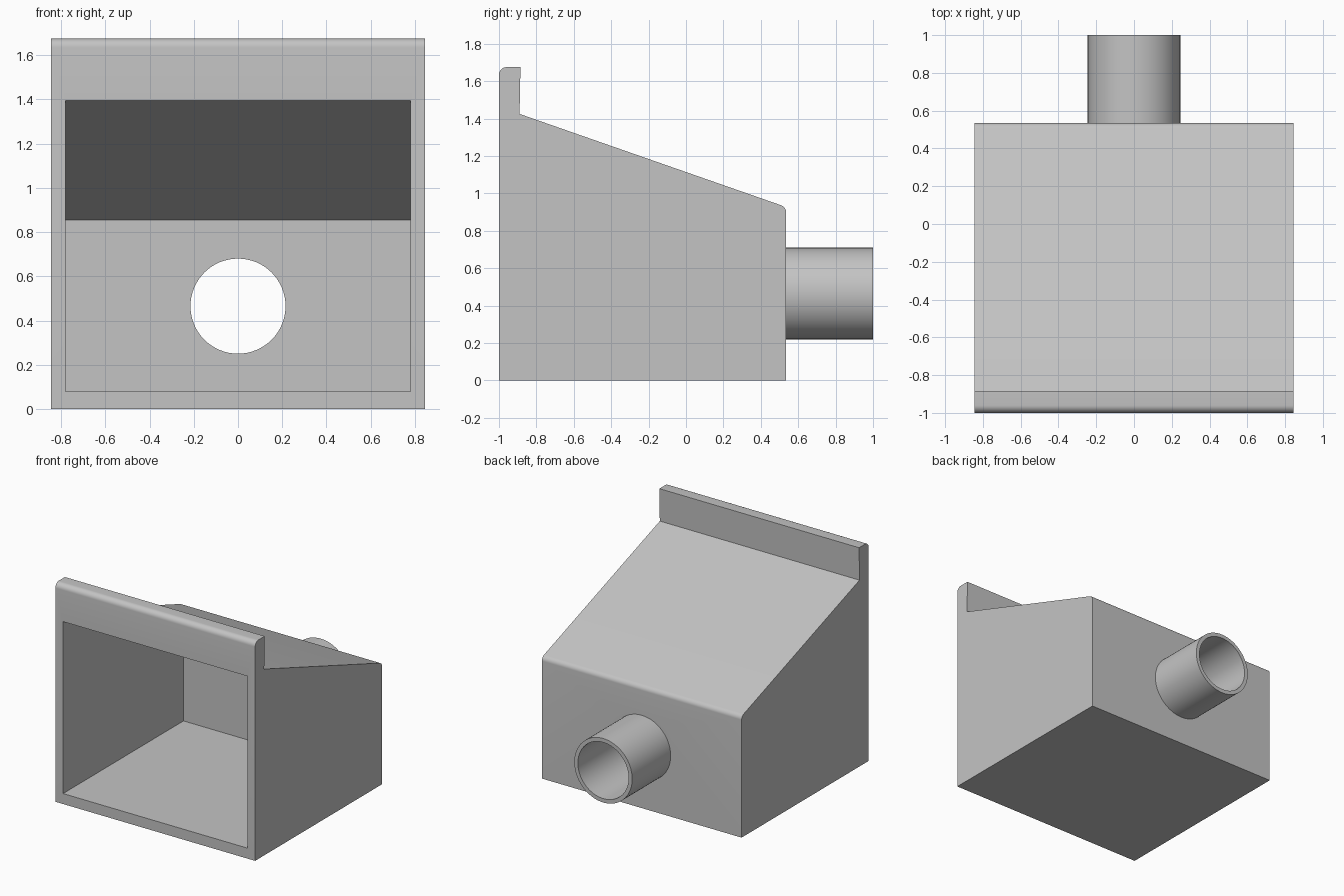
import bpy, bmesh, math

if "Cube" in bpy.data.objects:
    bpy.data.objects.remove(bpy.data.objects["Cube"])

WIDTH = 0.845           # half width of the housing
BACK = 0.535            # rear wall plane
HOLE_Z = 0.465          # pipe axis height
R_OUT, R_IN = 0.245, 0.215
SEG = 64

grey = bpy.data.materials.new("grey plastic")
grey.diffuse_color = (0.55, 0.55, 0.55, 1)
grey.use_nodes = True
grey.node_tree.nodes["Principled BSDF"].inputs["Base Color"].default_value = grey.diffuse_color


def finish(name, bm):
    mesh = bpy.data.meshes.new(name)
    bm.to_mesh(mesh)
    bm.free()
    mesh.materials.append(grey)
    ob = bpy.data.objects.new(name, mesh)
    bpy.context.collection.objects.link(ob)
    return ob


def arc(cy, cz, r, a0, a1, n=8):
    """Points of a circular fillet in the side profile."""
    angles = [math.radians(a0 + (a1 - a0) * i / n) for i in range(n + 1)]
    return [(cy + r * math.cos(a), cz + r * math.sin(a)) for a in angles]


def prism(name, profile, half):
    """Side profile (y, z) extruded symmetrically along x."""
    bm = bmesh.new()
    face = bm.faces.new([bm.verts.new((-half, y, z)) for y, z in profile])
    new = bmesh.ops.extrude_face_region(bm, geom=[face])["geom"]
    bmesh.ops.translate(bm, vec=(2 * half, 0, 0),
                        verts=[v for v in new if isinstance(v, bmesh.types.BMVert)])
    bmesh.ops.recalc_face_normals(bm, faces=bm.faces)
    return finish(name, bm)


def activate(ob):
    bpy.ops.object.select_all(action='DESELECT')
    ob.select_set(True)
    bpy.context.view_layer.objects.active = ob


def cut(target, cutter):
    mod = target.modifiers.new("cut", 'BOOLEAN')
    mod.operation, mod.solver, mod.object = 'DIFFERENCE', 'EXACT', cutter
    activate(target)
    bpy.ops.object.modifier_apply(modifier=mod.name)
    bpy.data.objects.remove(cutter)


# housing: sloped hood with an upright front lip
slope = math.degrees(math.atan(1 / 0.35))
profile = [(-1, 0), (BACK, 0)]
profile += arc(BACK - 0.04, 0.899, 0.04, 0, slope)
profile += [(-0.89, 1.425), (-0.885, 1.675)]
profile += arc(-0.96, 1.635, 0.04, 90, 180)
housing = prism("housing", profile, WIDTH)

# cavity, open at the front
cavity = [(-1.1, 0.08), (0.455, 0.08), (0.455, 0.855), (-1, 1.395), (-1.1, 1.395)]
cut(housing, prism("cavity_cutter", cavity, 0.78))

# outlet hole through the rear wall
circle = bmesh.new()
rings = [[circle.verts.new((R_IN * math.cos(2 * math.pi * k / SEG), y,
                            HOLE_Z + R_IN * math.sin(2 * math.pi * k / SEG)))
          for k in range(SEG)] for y in (0.3, 0.7)]
for ring in rings:
    circle.faces.new(ring)
for k in range(SEG):
    j = (k + 1) % SEG
    circle.faces.new((rings[0][k], rings[0][j], rings[1][j], rings[1][k]))
bmesh.ops.recalc_face_normals(circle, faces=circle.faces)
cut(housing, finish("hole_cutter", circle))

# outlet pipe: bore, rim and outer wall
bm = bmesh.new()
rings = [[bm.verts.new((r * math.cos(2 * math.pi * k / SEG), y,
                        HOLE_Z + r * math.sin(2 * math.pi * k / SEG)))
          for k in range(SEG)]
         for r, y in ((R_IN, BACK), (R_IN, 1), (R_OUT, 1), (R_OUT, BACK))]
for a, b in zip(rings, rings[1:]):
    for k in range(SEG):
        j = (k + 1) % SEG
        bm.faces.new((a[k], a[j], b[j], b[k]))
pipe = finish("outlet_pipe", bm)

for ob in (housing, pipe):
    activate(ob)
    bpy.ops.object.shade_smooth_by_angle(angle=math.radians(30))
